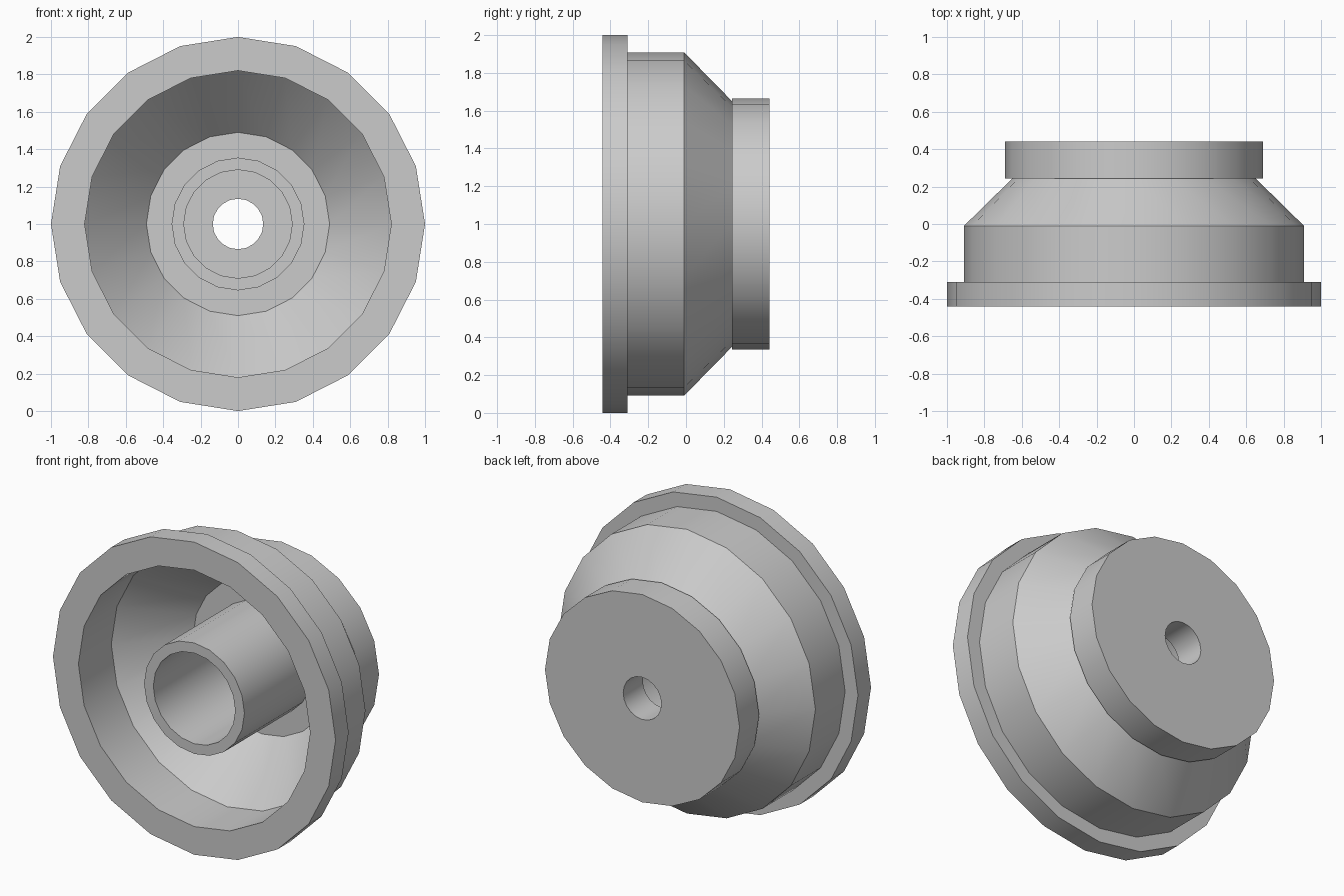
import bpy
import bmesh
from math import cos, sin, pi, radians

cube = bpy.data.objects.get("Cube")
if cube:
    bpy.data.objects.remove(cube, do_unlink=True)

SIDES = 20
FRONT, BACK = -0.442, 0.442
PLATE = 0.244  # front face of the back plate, which is also the cup floor

grey = bpy.data.materials.new("plain_grey")
grey.use_nodes = True
grey.diffuse_color = (0.6, 0.6, 0.6, 1)
grey.node_tree.nodes["Principled BSDF"].inputs["Base Color"].default_value = (0.6, 0.6, 0.6, 1)


def lathe(name, profile, stretch=None):
    """Spin a closed (radius_x, radius_z, y) profile around the y axis."""
    bm = bmesh.new()
    rings = []
    for rx, rz, y in profile:
        rings.append([bm.verts.new((rx * cos(2 * pi * i / SIDES), y,
                                    1 + rz * sin(2 * pi * i / SIDES)))
                      for i in range(SIDES)])
    for a, b in zip(rings, rings[1:] + rings[:1]):
        for i in range(SIDES):
            j = (i + 1) % SIDES
            bm.faces.new((a[i], a[j], b[j], b[i]))
    bmesh.ops.recalc_face_normals(bm, faces=bm.faces)
    mesh = bpy.data.meshes.new(name)
    bm.to_mesh(mesh)
    bm.free()
    mesh.materials.append(grey)
    obj = bpy.data.objects.new(name, mesh)
    bpy.context.collection.objects.link(obj)
    bpy.ops.object.select_all(action='DESELECT')
    obj.select_set(True)
    bpy.context.view_layer.objects.active = obj
    bpy.ops.object.shade_smooth_by_angle(angle=radians(30))
    return obj


def round_profile(points):
    return [(r, r, y) for r, y in points]


# Hollow cup: front flange, straight wall and tapering shoulder
lathe("flanged_cup", round_profile([
    (0.82, FRONT), (1.0, FRONT), (1.0, -0.31), (0.909, -0.31),
    (0.909, -0.01), (0.65, PLATE), (0.49, PLATE), (0.82, -0.11)]))

# Back plate, slightly wider than tall, with the shaft hole
lathe("back_plate", [
    (0.135, 0.135, PLATE), (0.6885, 0.6645, PLATE),
    (0.6885, 0.6645, BACK), (0.135, 0.135, BACK)])

# Central tube reaching from the plate to the flange front
lathe("centre_tube", round_profile([
    (0.29, FRONT), (0.355, FRONT), (0.355, PLATE), (0.29, PLATE)]))
